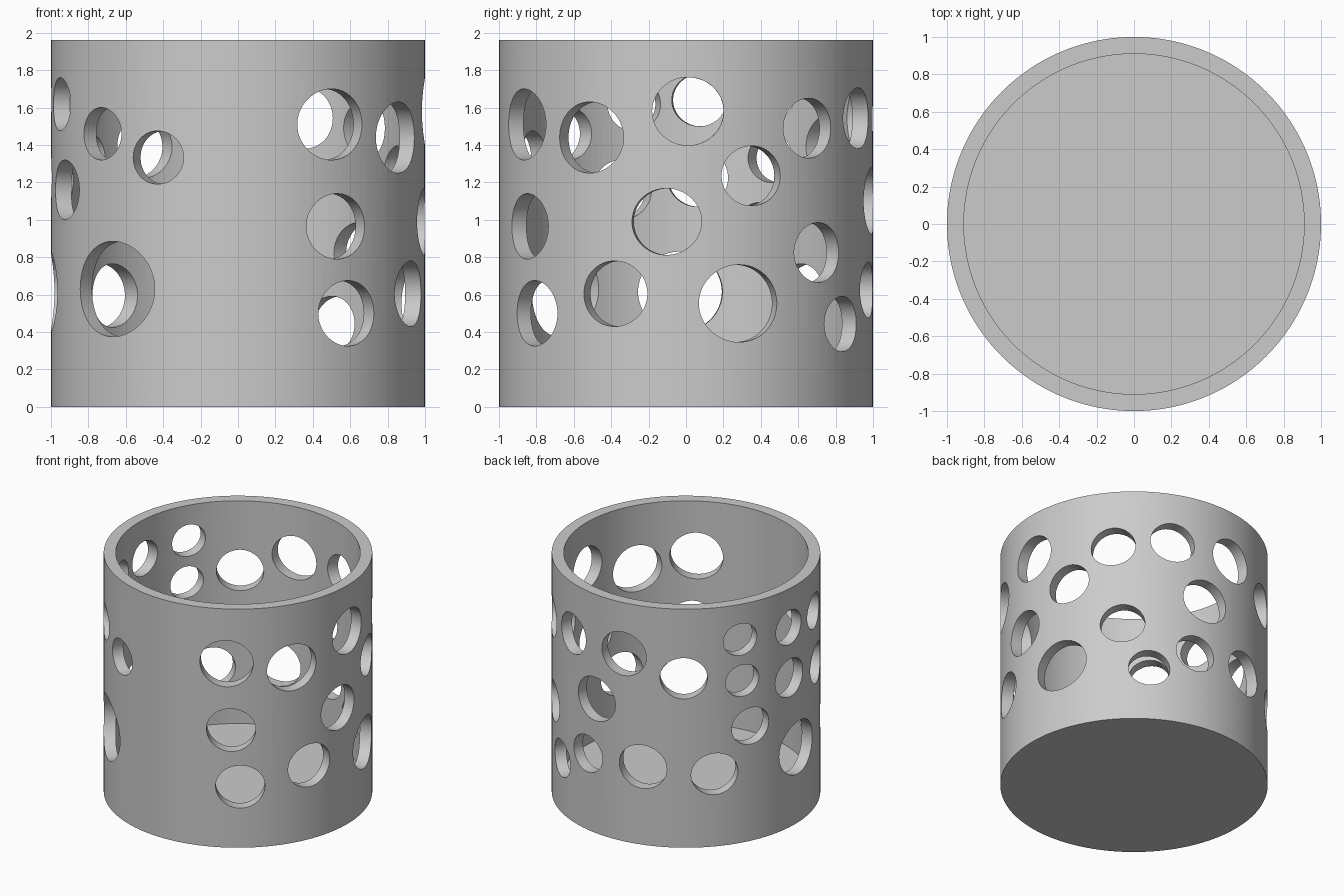
import bpy
import bmesh
from math import radians, cos, sin, tau
from mathutils import Matrix

SEGMENTS = 160
OUTER, INNER = 1.0, 0.91
HEIGHT, FLOOR = 1.96, 0.13

# Round holes in the wall: (angle around the cup in degrees, height, radius)
HOLES = [
    # front right quarter
    (-60, 1.51, .19), (-31, 1.44, .19), (-58, .965, .175), (-54, .5, .175),
    (-22.5, .605, .175), (-6, .99, .178), (.6, 1.58, .182),
    # back right quarter
    (16.5, .553, .207), (20.6, 1.235, .16), (41, 1.49, .16), (45, .825, .16),
    (56.6, .443, .148), (67, 1.543, .163), (77.5, .625, .15), (82.5, 1.1, .178),
    # back left quarter
    (97, 1.54, .178), (106, .64, .178), (124, 1.39, .168), (137.5, .595, .17),
    (149, 1.67, .13), (150, 1.33, .13), (154, .943, .15), (175.5, 1.64, .14),
    (176, 1.225, .155),
    # front left quarter
    (182, .615, .215), (198, 1.618, .142), (202.3, 1.16, .16),
    (223, 1.46, .14), (244.5, 1.333, .142), (228, .63, .255),
]
HOLE_STRETCH = 1.05   # holes are slightly wider than tall


def mesh_object(name, bm):
    """Turn a bmesh into a scene object."""
    bmesh.ops.recalc_face_normals(bm, faces=bm.faces[:])
    mesh = bpy.data.meshes.new(name)
    bm.to_mesh(mesh)
    bm.free()
    obj = bpy.data.objects.new(name, mesh)
    bpy.context.scene.collection.objects.link(obj)
    return obj


def ring(bm, radius, z):
    """Add one circle of vertices."""
    angles = [tau * i / SEGMENTS for i in range(SEGMENTS)]
    return [bm.verts.new((radius * cos(a), radius * sin(a), z)) for a in angles]


def make_cup():
    """Closed floor, straight wall and flat rim, built from stacked rings."""
    bm = bmesh.new()
    profile = [(OUTER, 0), (OUTER, HEIGHT), (INNER, HEIGHT), (INNER, FLOOR)]
    rings = [ring(bm, radius, z) for radius, z in profile]
    for low, high in zip(rings, rings[1:]):
        for i in range(SEGMENTS):
            j = (i + 1) % SEGMENTS
            bm.faces.new((low[i], low[j], high[j], high[i]))
    bm.faces.new(rings[0])
    bm.faces.new(rings[-1])
    return mesh_object("perforated_cup", bm)


def make_hole_cutters():
    """One short radial cylinder for every hole."""
    bm = bmesh.new()
    for angle, z, radius in HOLES:
        matrix = (Matrix.Rotation(radians(angle), 4, 'Z')
                  @ Matrix.Translation((OUTER, 0, z))
                  @ Matrix.Rotation(radians(90), 4, 'Y')
                  @ Matrix.Diagonal((radius, radius * HOLE_STRETCH, 1, 1)))
        bmesh.ops.create_cone(bm, cap_ends=True, segments=64, radius1=1,
                              radius2=1, depth=.32, matrix=matrix)
    cutter = mesh_object("hole_cutters", bm)
    cutter.hide_render = True
    return cutter


def make_material(name, color):
    mat = bpy.data.materials.new(name)
    mat.use_nodes = True
    mat.diffuse_color = color
    for node in mat.node_tree.nodes:
        if node.type == 'BSDF_PRINCIPLED':
            node.inputs["Base Color"].default_value = color
    return mat


default_cube = bpy.data.objects.get("Cube")
if default_cube:
    bpy.data.objects.remove(default_cube, do_unlink=True)

cup = make_cup()
cutters = make_hole_cutters()
cup.data.materials.append(make_material("light_grey", (.6, .6, .6, 1)))

# Drill the holes through the wall
drill = cup.modifiers.new("drill_holes", 'BOOLEAN')
drill.operation = 'DIFFERENCE'
drill.solver = 'EXACT'
drill.object = cutters
bpy.ops.object.select_all(action='DESELECT')
cup.select_set(True)
bpy.context.view_layer.objects.active = cup
bpy.ops.object.modifier_apply(modifier=drill.name)
bpy.data.objects.remove(cutters, do_unlink=True)

# Smooth wall with crisp rim and hole edges
bpy.ops.object.shade_smooth_by_angle(angle=radians(30))
